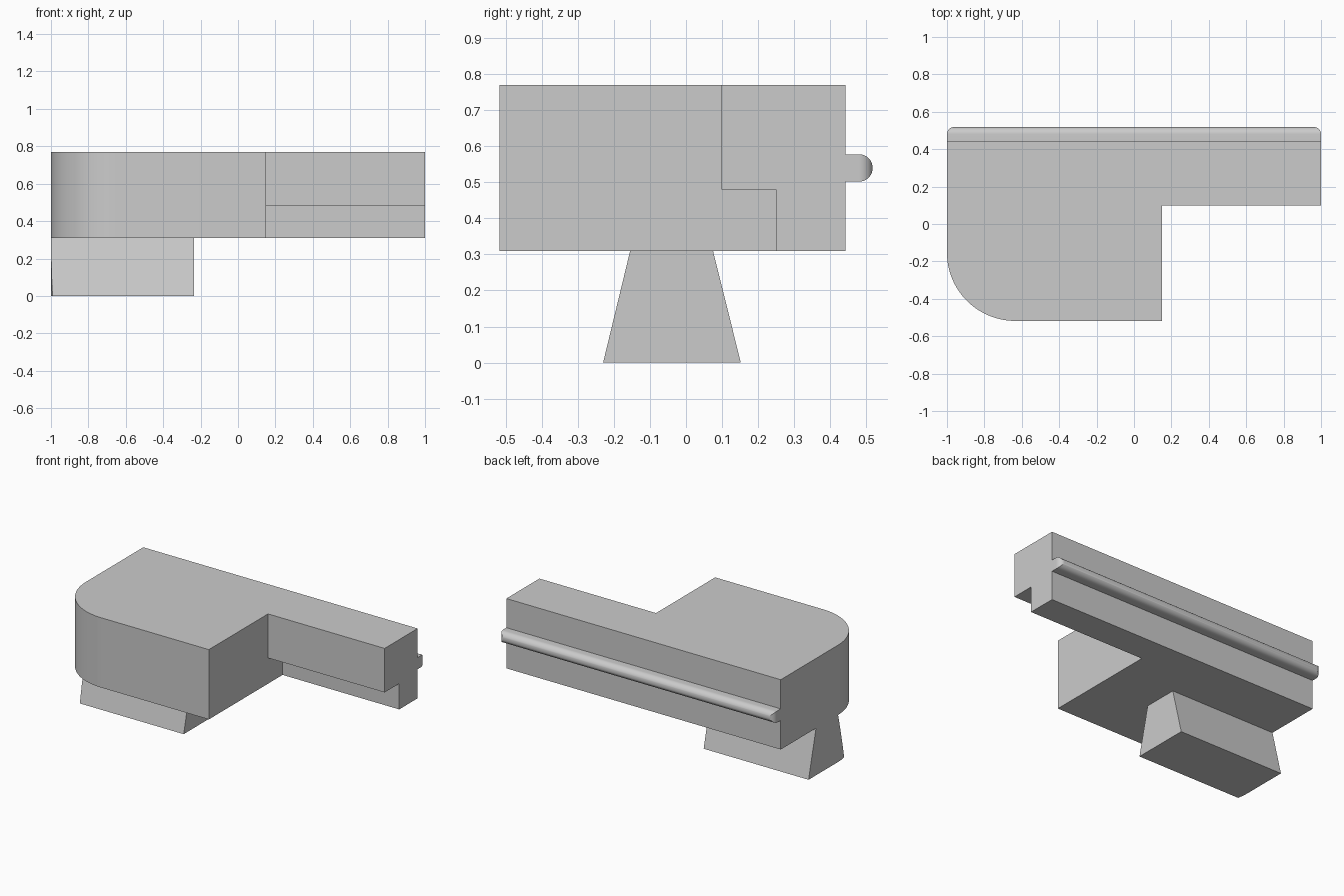
import bpy, bmesh, math
from mathutils import Vector

cube = bpy.data.objects.get("Cube")
if cube:
    bpy.data.objects.remove(cube, do_unlink=True)

grey = bpy.data.materials.new("plain grey")
grey.use_nodes = True
grey.diffuse_color = (0.6, 0.6, 0.6, 1)
grey.node_tree.nodes["Principled BSDF"].inputs["Base Color"].default_value = grey.diffuse_color


def arc(cx, cy, r, start, end, steps=16):
    """Points along a circular arc, angles in degrees."""
    angles = [math.radians(start + (end - start) * i / steps) for i in range(steps + 1)]
    return [(cx + r * math.cos(a), cy + r * math.sin(a)) for a in angles]


def prism(name, outline, low, high, axis="z"):
    """Extrude an (x, y) outline along z, or a (y, z) outline along x."""
    bm = bmesh.new()
    place = (lambda p: (p[0], p[1], low)) if axis == "z" else (lambda p: (low, p[0], p[1]))
    face = bm.faces.new([bm.verts.new(place(p)) for p in outline])
    out = bmesh.ops.extrude_face_region(bm, geom=[face])
    step = Vector((0, 0, high - low)) if axis == "z" else Vector((high - low, 0, 0))
    bmesh.ops.translate(bm, vec=step, verts=[v for v in out["geom"] if isinstance(v, bmesh.types.BMVert)])
    bmesh.ops.recalc_face_normals(bm, faces=bm.faces)
    mesh = bpy.data.meshes.new(name)
    bm.to_mesh(mesh)
    bm.free()
    mesh.materials.append(grey)
    obj = bpy.data.objects.new(name, mesh)
    bpy.context.collection.objects.link(obj)
    return obj


def combine(obj, cutter, operation):
    """Apply a boolean and discard the cutter."""
    cutter.hide_render = True
    mod = obj.modifiers.new("cut", "BOOLEAN")
    mod.operation, mod.object, mod.solver = operation, cutter, "EXACT"
    bpy.context.view_layer.objects.active = obj
    bpy.ops.object.modifier_apply(modifier=mod.name)
    bpy.data.objects.remove(cutter, do_unlink=True)


def smooth(obj):
    bpy.ops.object.select_all(action="DESELECT")
    obj.select_set(True)
    bpy.context.view_layer.objects.active = obj
    bpy.ops.object.shade_smooth_by_angle(angle=math.radians(25))


BASE, TOP, BACK, FRONT = 0.31, 0.77, 0.442, -0.518
R = 0.365

# L-shaped body with one rounded corner
plan = [(1, BACK), (-1, BACK)] + arc(-1 + R, FRONT + R, R, 180, 270, 32)
plan += [(0.15, FRONT), (0.15, 0.098), (1, 0.098)]
body = prism("body", plan, BASE, TOP)

# Step cut out beneath the narrow arm
step = prism("step_cutter", [(0.15, 0.0), (1.1, 0.0), (1.1, 0.25), (0.15, 0.25)], 0.2, 0.48)
combine(body, step, "DIFFERENCE")

# Tapered foot, trimmed to the rounded corner of the body
foot = prism("foot", [(-0.23, 0), (0.152, 0), (0.075, BASE), (-0.155, BASE)], -1.1, -0.235, "x")
combine(foot, prism("foot_trim", plan, -0.1, 0.5), "INTERSECT")

# Round-nosed rail along the back, with rounded ends
r, nose, mid = 0.038, 0.48, 0.54
profile = [(BACK, mid - r)] + arc(nose, mid, r, -90, 90) + [(BACK, mid + r)]
rail = prism("back_rail", profile, -1.1, 1.1, "x")
ends = [(-1, 0.4), (1, 0.4)] + arc(1 - r, nose, r, 0, 90) + arc(r - 1, nose, r, 90, 180)
combine(rail, prism("rail_trim", ends, 0.4, 0.7), "INTERSECT")

for part in (body, foot, rail):
    smooth(part)
